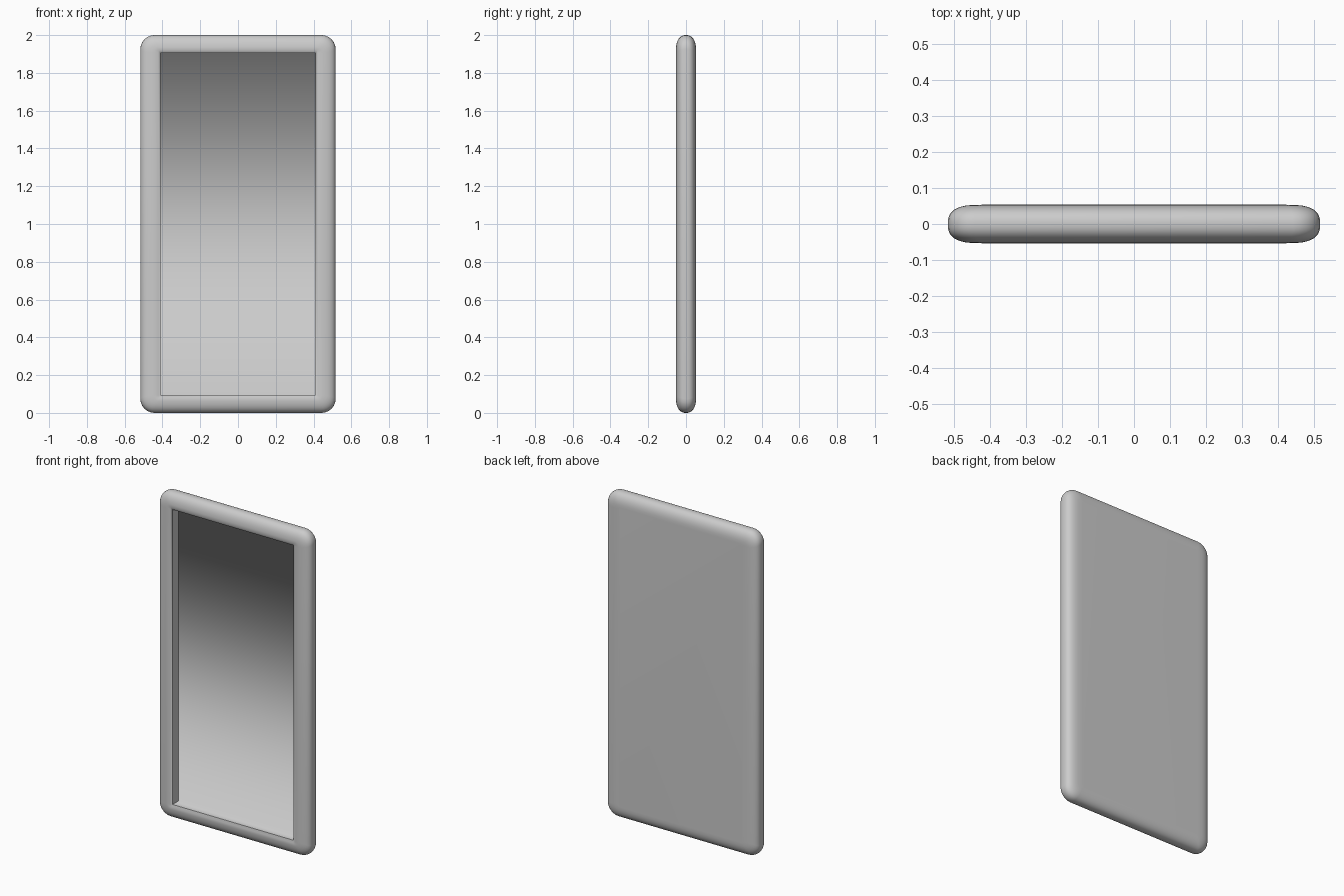
import bpy, bmesh, math

cube = bpy.data.objects.get("Cube")
if cube:
    bpy.data.objects.remove(cube, do_unlink=True)

HX, HZ, HY = 0.517, 1.0, 0.0535      # half sizes of the slab
ROUND_X, ROUND_Z = 0.095, 0.08       # depth of the rounded rim
CORNER = 0.075                       # corner radius seen from the front
FLOOR_Y = 0.01                       # depth of the recess floor
STEPS, CORNER_STEPS = 10, 6

mat = bpy.data.materials.new("light_grey")
mat.use_nodes = True
grey = (0.6, 0.6, 0.6, 1)
mat.diffuse_color = grey
mat.node_tree.nodes["Principled BSDF"].inputs["Base Color"].default_value = grey

bm = bmesh.new()


def ring(hx, hz, y, r):
    """Rounded rectangle outline in the xz plane."""
    verts = []
    for q, (sx, sz) in enumerate([(1, 1), (-1, 1), (-1, -1), (1, -1)]):
        for i in range(CORNER_STEPS + 1):
            a = math.radians(90) * (q + i / CORNER_STEPS)
            verts.append(bm.verts.new((sx * (hx - r) + r * math.cos(a), y,
                                       sz * (hz - r) + r * math.sin(a) + HZ)))
    return verts


def bridge(a, b):
    n = len(a)
    for i in range(n):
        j = (i + 1) % n
        bm.faces.new((a[i], a[j], b[j], b[i]))


def inset(s, n):
    """Superellipse falloff from the rim middle (0) to the flat face (1)."""
    return 1 - max(0, 1 - abs(s) ** n) ** (1 / n)


# Rounded rim from back to front, then the lip, walls and floor of the recess
rings = []
for k in range(STEPS * 2 + 1):
    s = math.sin(math.pi * (k / (2 * STEPS) - 0.5))
    fx, fz = inset(s, 2.8), inset(s, 2.3)
    rings.append(ring(HX - ROUND_X * fx, HZ - ROUND_Z * fz, -HY * s,
                      CORNER * (1 - 0.85 * fx)))
rings.append(ring(0.411, 0.906, -HY + 0.006, 0))
rings.append(ring(0.41, 0.905, FLOOR_Y, 0))
for a, b in zip(rings, rings[1:]):
    bridge(a, b)
bm.faces.new(rings[0])
bm.faces.new(rings[-1])
bmesh.ops.remove_doubles(bm, verts=bm.verts, dist=1e-5)
bmesh.ops.recalc_face_normals(bm, faces=bm.faces)

# Smooth everywhere except the recess side walls and the bottom rim of the recess
for f in bm.faces:
    f.smooth = True
for e in bm.edges:
    inside = all(abs(v.co.x) < 0.412 and abs(v.co.z - HZ) < 0.907 for v in e.verts)
    a, b = (v.co for v in e.verts)
    along_x = abs(a.x - b.x) > 0.1
    top_or_floor = a.z > HZ or a.y > 0
    if inside and not (along_x and top_or_floor):
        e.smooth = False

mesh = bpy.data.meshes.new("recessed_panel")
bm.to_mesh(mesh)
bm.free()
mesh.materials.append(mat)
panel = bpy.data.objects.new("recessed_panel", mesh)
bpy.context.collection.objects.link(panel)
